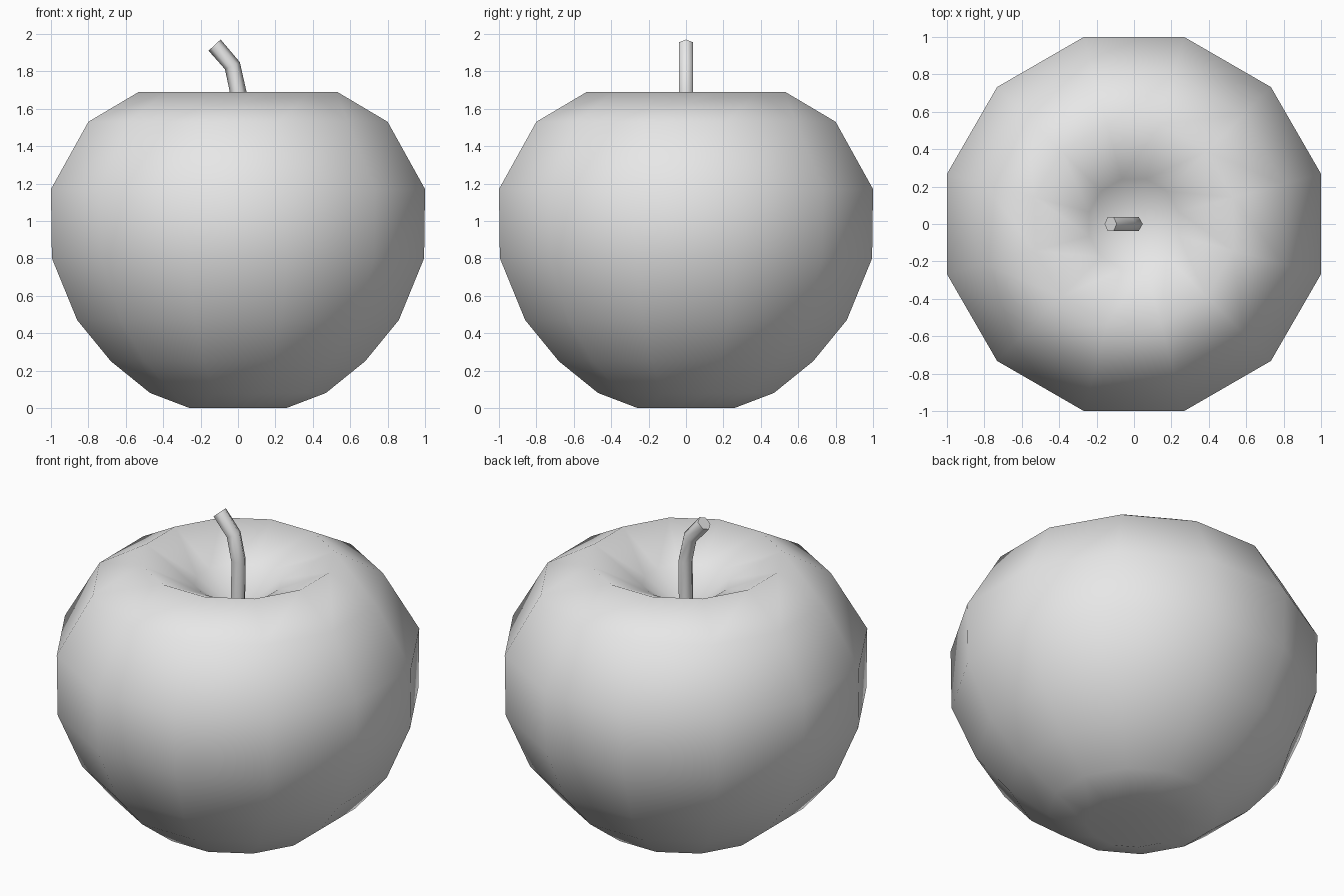
import bpy, bmesh, math
from mathutils import Vector

cube = bpy.data.objects.get("Cube")
if cube:
    bpy.data.objects.remove(cube, do_unlink=True)

grey = bpy.data.materials.new("light grey")
grey.use_nodes = True
grey.diffuse_color = (0.8, 0.8, 0.8, 1)
grey.node_tree.nodes["Principled BSDF"].inputs["Base Color"].default_value = (0.8, 0.8, 0.8, 1)


def skin(name, rings, start=None, end=None):
    """Join rings of points into a smooth tube; start and end are optional poles."""
    bm = bmesh.new()
    loops = [[bm.verts.new(p) for p in ring] for ring in rings]
    n = len(loops[0])
    for a, b in zip(loops, loops[1:]):
        for i in range(n):
            j = (i + 1) % n
            bm.faces.new((a[i], a[j], b[j], b[i]))
    for loop, pole in ((loops[0], start), (loops[-1], end)):
        if pole is None:
            bm.faces.new(loop)
        else:
            tip = bm.verts.new(pole)
            for i in range(n):
                bm.faces.new((loop[i], loop[(i + 1) % n], tip))
    bmesh.ops.recalc_face_normals(bm, faces=bm.faces)
    for f in bm.faces:
        f.smooth = True
    mesh = bpy.data.meshes.new(name)
    bm.to_mesh(mesh)
    bm.free()
    mesh.materials.append(grey)
    obj = bpy.data.objects.new(name, mesh)
    bpy.context.collection.objects.link(obj)
    return obj


# Fruit body: twelve-sided lathe, flats facing the axes, hollow at both ends
SIDES = 12
profile = [(0.26, 0), (0.47, 0.08), (0.68, 0.25), (0.86, 0.47), (0.995, 0.80),
           (1.0, 1.17), (0.80, 1.53), (0.53, 1.69), (0.24, 1.54)]
step = math.tau / SIDES
rings = []
for flat, z in profile:
    r = flat / math.cos(step / 2)
    rings.append([(r * math.cos(step * (i + 0.5)), r * math.sin(step * (i + 0.5)), z)
                  for i in range(SIDES)])
skin("fruit_body", rings, (0, 0, 0.07), (0, 0, 1.36))

# Stem: bent six-sided rod, each ring square to its own tilt
path = [((0, 1.34), 0), ((0.003, 1.68), 8), ((-0.03, 1.83), 25), ((-0.125, 1.94), 43)]
rings = []
for (x, z), tilt in path:
    t = math.radians(tilt)
    across = Vector((math.cos(t), 0, math.sin(t)))
    rings.append([Vector((x, 0, z)) + 0.044 * (across * math.cos(a) + Vector((0, math.sin(a), 0)))
                  for a in (math.tau * i / 6 for i in range(6))])
stem = skin("stem", rings)
for f in stem.data.polygons:
    f.use_smooth = len(f.vertices) == 4
